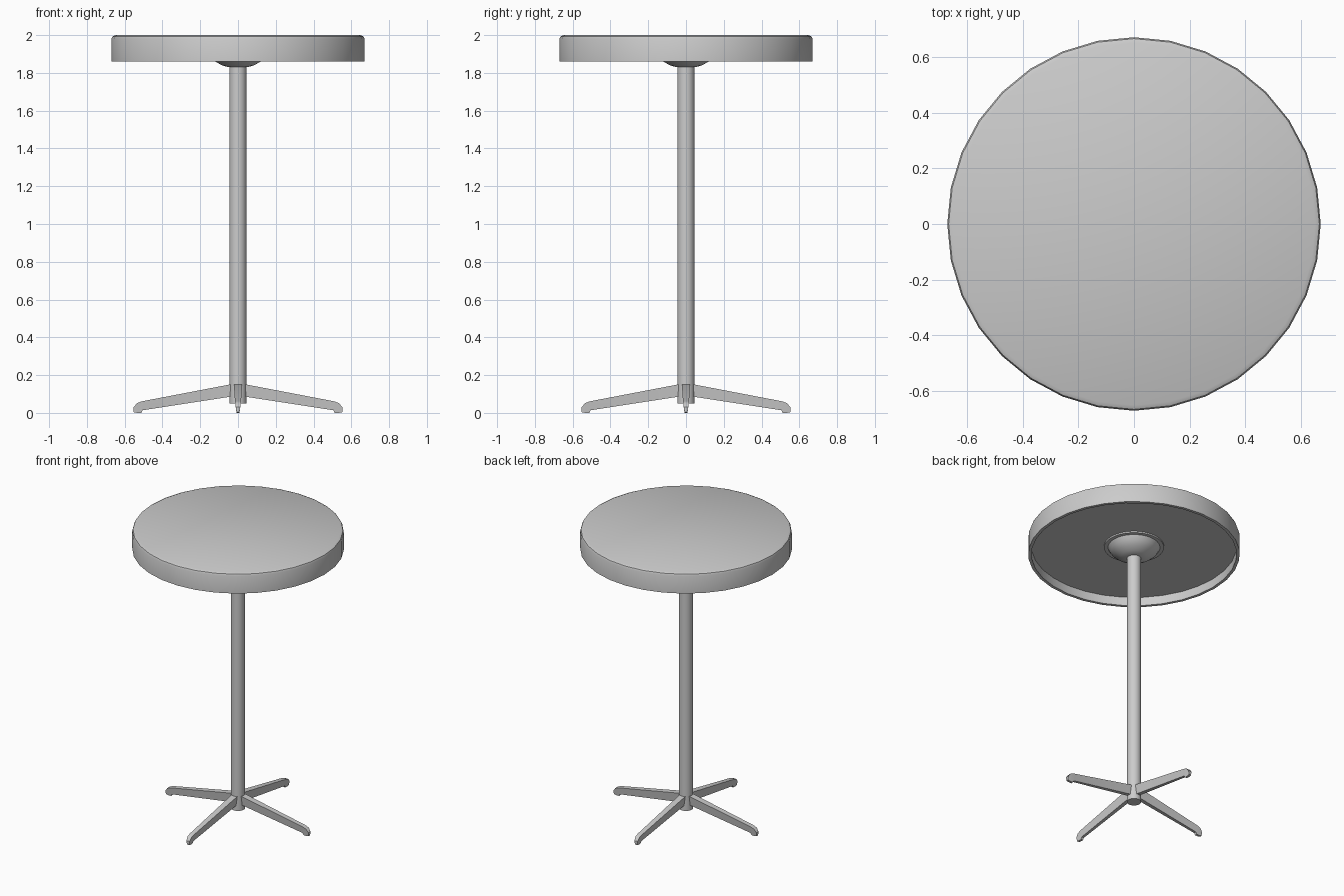
import bpy, bmesh, math
from mathutils import Matrix

cube = bpy.data.objects.get("Cube")
if cube:
    bpy.data.objects.remove(cube, do_unlink=True)

# Single painted-metal colour
grey = bpy.data.materials.new("light_grey")
grey.use_nodes = True
colour = (0.6, 0.6, 0.6, 1)
grey.diffuse_color = colour
grey.node_tree.nodes["Principled BSDF"].inputs["Base Color"].default_value = colour


def finish(name, bm, angle=35):
    bmesh.ops.recalc_face_normals(bm, faces=bm.faces)
    mesh = bpy.data.meshes.new(name)
    bm.to_mesh(mesh)
    bm.free()
    mesh.materials.append(grey)
    obj = bpy.data.objects.new(name, mesh)
    bpy.context.collection.objects.link(obj)
    bpy.ops.object.select_all(action="DESELECT")
    obj.select_set(True)
    bpy.context.view_layer.objects.active = obj
    bpy.ops.object.shade_smooth_by_angle(angle=math.radians(angle))
    return obj


def lathe(name, profile, sides):
    """Turn a (radius, height) profile round z and cap both ends."""
    bm = bmesh.new()
    rings = []
    for r, z in profile:
        rings.append([bm.verts.new((r * math.cos(a), r * math.sin(a), z))
                      for a in (math.tau * i / sides for i in range(sides))])
    for low, high in zip(rings, rings[1:]):
        for i in range(sides):
            j = (i + 1) % sides
            bm.faces.new((low[i], low[j], high[j], high[i]))
    bm.faces.new(rings[0])
    bm.faces.new(rings[-1])
    return finish(name, bm)


# Round top: hollow underside, thin rim, softened upper edge
lathe("table_top", [(0.15, 1.92), (0.65, 1.92), (0.65, 1.86), (0.67, 1.86),
                    (0.67, 1.98), (0.665, 1.993), (0.65, 2.0)], 32)

# Dished mounting plate under the top
lathe("mounting_dish", [(0.05, 1.83), (0.085, 1.84), (0.12, 1.86), (0.148, 1.883),
                        (0.165, 1.91), (0.19, 1.91), (0.19, 1.925)], 32)

# Central column
lathe("column", [(0.045, 0.05), (0.045, 1.84)], 24)

# Four tapering legs, each lofted through stations:
# (distance, top height, bottom height, top half width, bottom half width)
stations = [(0.02, 0.15, 0.088, 0.022, 0.014),
            (0.045, 0.15, 0.085, 0.022, 0.014),
            (0.505, 0.062, 0.014, 0.016, 0.009),
            (0.512, 0.06, 0.0, 0.016, 0.008),
            (0.535, 0.052, 0.0, 0.015, 0.008),
            (0.552, 0.03, 0.004, 0.012, 0.008)]
for n, side in enumerate(("left", "back", "right", "front")):
    bm = bmesh.new()
    loops = [[bm.verts.new(p) for p in ((x, -wt, top), (x, wt, top),
                                        (x, wb, bottom), (x, -wb, bottom))]
             for x, top, bottom, wt, wb in stations]
    for a, b in zip(loops, loops[1:]):
        for i in range(4):
            j = (i + 1) % 4
            bm.faces.new((a[i], a[j], b[j], b[i]))
    bm.faces.new(loops[0])
    bm.faces.new(loops[-1])
    bmesh.ops.rotate(bm, verts=bm.verts, matrix=Matrix.Rotation(n * math.pi / 2, 3, "Z"))
    finish(side + "_leg", bm)
